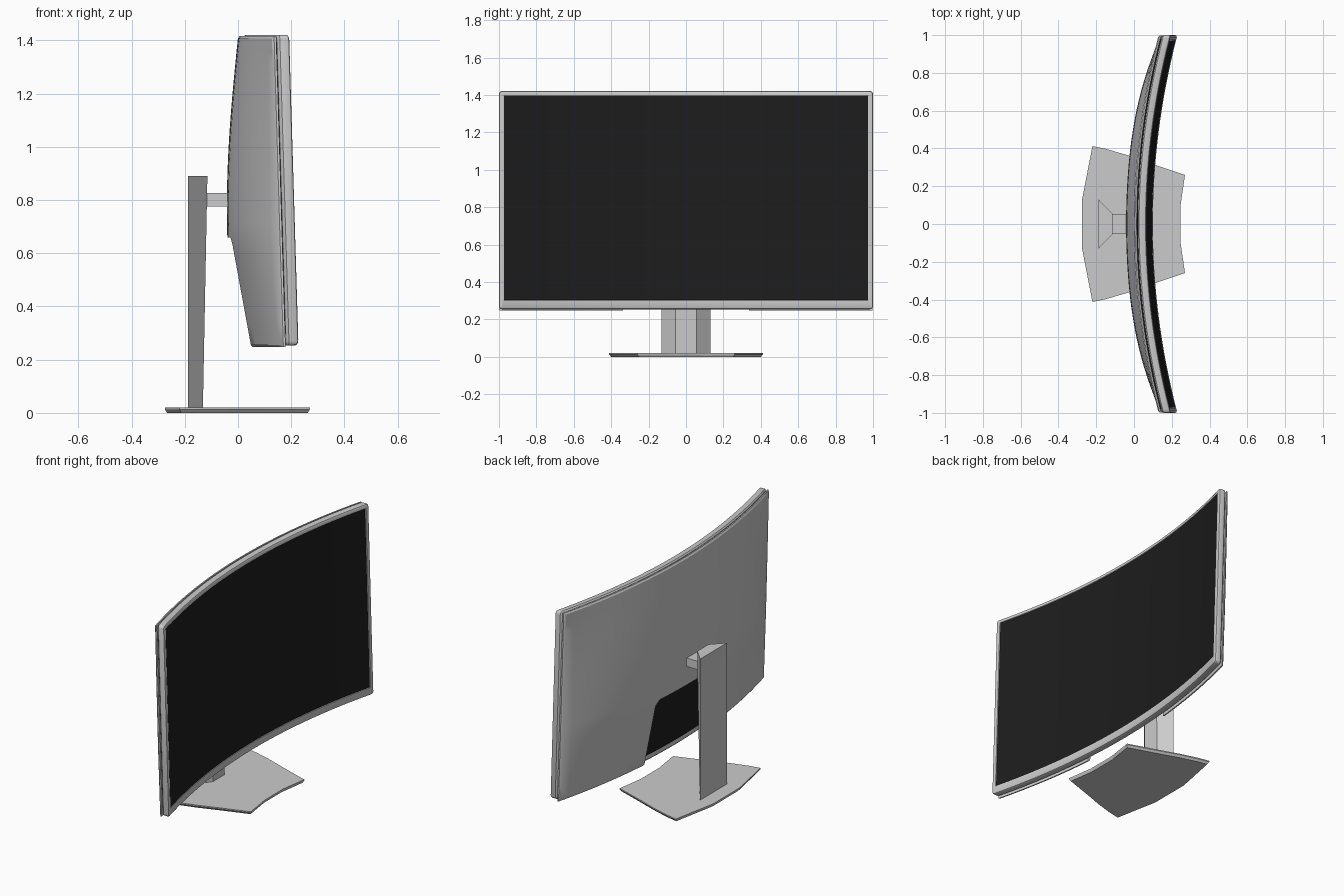
import bpy, bmesh, math

if "Cube" in bpy.data.objects:
    bpy.data.objects.remove(bpy.data.objects["Cube"])

dark = bpy.data.materials.new("screen_black")
dark.diffuse_color = (0.012, 0.012, 0.012, 1)
dark.use_nodes = True
dark.node_tree.nodes["Principled BSDF"].inputs["Base Color"].default_value = dark.diffuse_color


def surf_x(y, z, off):
    """Depth on the curved, slightly tilted monitor surface."""
    return 0.03 * (1.42 - z) + 0.13 * y * y + off


def finish(name, bm, mat=None, smooth=True):
    bmesh.ops.recalc_face_normals(bm, faces=bm.faces)
    me = bpy.data.meshes.new(name)
    bm.to_mesh(me)
    bm.free()
    ob = bpy.data.objects.new(name, me)
    bpy.context.collection.objects.link(ob)
    if mat:
        me.materials.append(mat)
    if smooth:
        select(ob)
        bpy.ops.object.shade_smooth_by_angle(angle=math.radians(30))
    return ob


def select(ob):
    bpy.ops.object.select_all(action='DESELECT')
    ob.select_set(True)
    bpy.context.view_layer.objects.active = ob


def loft(rings, bm, closed=False, caps=True):
    """Bridge rings of points that all have the same count."""
    vs = [[bm.verts.new(p) for p in r] for r in rings]
    n = len(vs[0])
    pairs = list(zip(vs, vs[1:])) + ([(vs[-1], vs[0])] if closed else [])
    for a, b in pairs:
        for i in range(n):
            j = (i + 1) % n
            bm.faces.new((a[i], a[j], b[j], b[i]))
    if caps and not closed:
        bm.faces.new(vs[0])
        bm.faces.new(vs[-1])


def slab(name, ys, zs, back, front, mat=None):
    """Curved solid plate between a back and a front offset function."""
    bm = bmesh.new()
    layers = [[[bm.verts.new((surf_x(y, z, f(y, z)), y, z)) for z in zs] for y in ys]
              for f in (back, front)]
    for g in layers:
        for i in range(len(ys) - 1):
            for j in range(len(zs) - 1):
                bm.faces.new((g[i][j], g[i + 1][j], g[i + 1][j + 1], g[i][j + 1]))
    rims = [[g[i][0] for i in range(len(ys))] + g[-1][1:]
            + [g[i][-1] for i in range(len(ys) - 2, -1, -1)] + g[0][-2:0:-1] for g in layers]
    for k in range(len(rims[0])):
        m = (k + 1) % len(rims[0])
        bm.faces.new((rims[0][k], rims[0][m], rims[1][m], rims[1][k]))
    return finish(name, bm, mat)


def spread(a, b, n):
    return [a + (b - a) * i / n for i in range(n + 1)]


# Front frame: rounded rectangular ring swept through its cross-section
def frame_ring(yh, z0, z1, off, r):
    pts = []
    corners = [(-yh + r, z0 + r, 180), (yh - r, z0 + r, 270), (yh - r, z1 - r, 0), (-yh + r, z1 - r, 90)]
    for k, (cy, cz, a0) in enumerate(corners):
        arc = [math.radians(a0 + 30 * s) for s in range(4)]
        pts += [(cy + r * math.cos(a), cz + r * math.sin(a)) for a in arc]
        if k in (0, 2):
            y_end = corners[k + 1][0]
            pts += [(y, pts[-1][1]) for y in spread(cy, y_end, 32)[1:-1]]
    return [(surf_x(y, z, off), y, z) for y, z in pts]


bm = bmesh.new()
loft([frame_ring(0.972, 0.303, 1.396, 0.020, 0.003),
      frame_ring(0.992, 0.262, 1.413, 0.020, 0.012),
      frame_ring(1.000, 0.254, 1.421, 0.027, 0.016),
      frame_ring(1.000, 0.254, 1.421, 0.055, 0.016),
      frame_ring(0.997, 0.257, 1.418, 0.061, 0.014),
      frame_ring(0.989, 0.265, 1.411, 0.065, 0.010),
      frame_ring(0.974, 0.301, 1.398, 0.065, 0.004),
      frame_ring(0.972, 0.303, 1.396, 0.062, 0.003)], bm, closed=True)
finish("front_frame", bm)

# Black display panel, also visible through the rear recess
slab("display_panel", spread(-0.98, 0.98, 32), [0.296, 1.403],
     lambda y, z: 0.010, lambda y, z: 0.062, dark)


# Bulging rear cover
def cover_back(y, z):
    if z > 0.66:
        b = math.sin(math.pi / 2 * (1.415 - z) / 0.755)
    else:
        b = (z - 0.247) / 0.413
    edge = 0.006 if abs(y) > 0.995 or z > 1.41 or z < 0.25 else 0.0
    return edge - 0.063 * max(b, 0) * (1 - min(abs(y), 1) ** 4)


cover = slab("rear_cover", [-0.998] + spread(-0.99, 0.99, 36) + [0.998],
             [0.247, 0.256] + spread(0.256, 0.66, 5)[1:] + spread(0.66, 1.407, 14)[1:] + [1.416],
             cover_back, lambda y, z: 0.014)

# Recess cut through the lower middle of the cover
bm = bmesh.new()
outline = [(-0.34, 0.1), (0.34, 0.1), (0.325, 0.63), (0.295, 0.66), (-0.295, 0.66), (-0.325, 0.63)]
loft([[(x, y, z) for y, z in outline] for x in (-0.3, 0.3)], bm)
cutter = finish("recess_cutter", bm, smooth=False)
cutter.hide_render = True
mod = cover.modifiers.new("recess", 'BOOLEAN')
mod.operation = 'DIFFERENCE'
mod.solver = 'EXACT'
mod.object = cutter
select(cover)
while cover.modifiers[0] != mod:
    bpy.ops.object.modifier_move_up(modifier=mod.name)
bpy.ops.object.modifier_apply(modifier="recess")
bpy.data.objects.remove(cutter)

# Stand column: trapezoid section, thinner toward the foot
bm = bmesh.new()
loft([[(-0.188, -0.13, z), (xf, -0.055, z), (xf, 0.055, z), (-0.188, 0.13, z)]
      for z, xf in ((0.018, -0.132), (0.89, -0.115))], bm)
finish("stand_column", bm, smooth=False)

# Arm joining column and cover
bm = bmesh.new()
loft([[(x, -0.052, 0.775), (x, 0.052, 0.775), (x, 0.052, 0.827), (x, -0.052, 0.827)]
      for x in (-0.14, -0.02)], bm)
finish("mount_arm", bm, smooth=False)

# Base plate: mirrored fan outline with a tapered underside
half = [(0.245, 0.09), (0.27, 0.26), (0.10, 0.317), (-0.04, 0.366), (-0.15, 0.398), (-0.22, 0.412), (-0.275, 0.13)]
plan = half + [(x, -y) for x, y in reversed(half)]
bm = bmesh.new()
loft([[(x * s, y * s, z) for x, y in plan] for s, z in ((0.97, 0), (1, 0.013), (1, 0.02))], bm)
finish("stand_base", bm, smooth=False)
